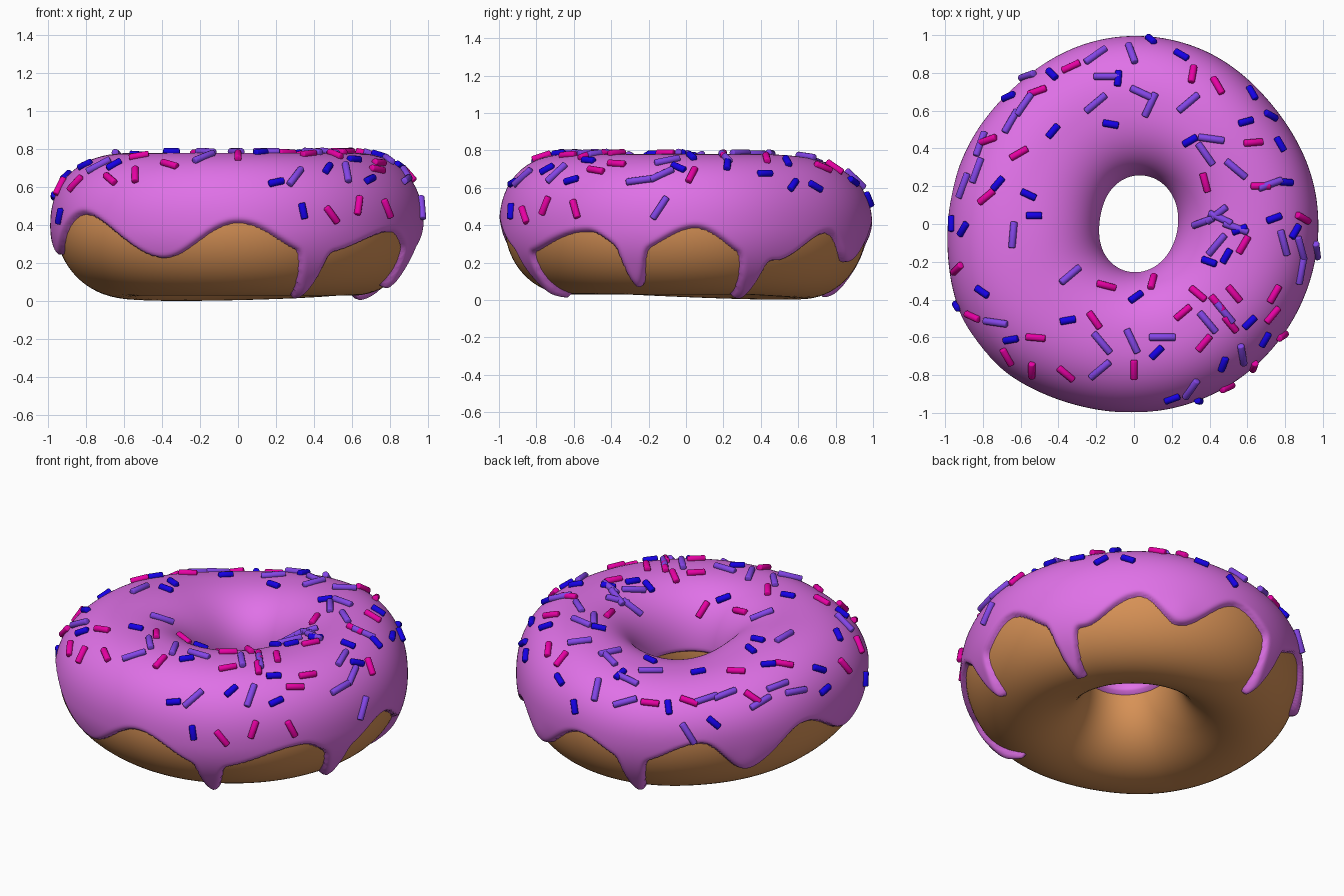
import bpy, bmesh, math
from mathutils import Vector, Matrix
from mathutils.kdtree import KDTree

if "Cube" in bpy.data.objects:
    bpy.data.objects.remove(bpy.data.objects["Cube"])

rad, cos, sin = math.radians, math.cos, math.sin
T = 0.03  # icing thickness


def material(name, rgb):
    m = bpy.data.materials.new(name)
    m.diffuse_color = (*rgb, 1)
    m.use_nodes = True
    m.node_tree.nodes["Principled BSDF"].inputs["Base Color"].default_value = m.diffuse_color
    return m


def finish(name, bm, mat):
    me = bpy.data.meshes.new(name)
    bm.to_mesh(me)
    bm.free()
    me.materials.append(mat)
    ob = bpy.data.objects.new(name, me)
    bpy.context.collection.objects.link(ob)
    for p in me.polygons:
        p.use_smooth = True
    return ob


def lobe(t, centre, width):
    d = (math.degrees(t) - centre + 180) % 360 - 180
    return math.exp(-(d / width) ** 2)


# Dough surface: t = angle round the ring, p = angle round the tube (0 outside, 90 top)
def dough_point(t, p):
    rout = (0.957 - 0.01 * cos(2 * t) + 0.06 * lobe(t, 217, 27)
            - 0.02 * lobe(t, 40, 22) - 0.025 * lobe(t, 132, 25))
    rin = 0.26 + 0.025 * cos(2 * (t - rad(80))) + 0.025 * cos(t)
    mid, a = (rout + rin) / 2, (rout - rin) / 2
    c, s = cos(p), sin(p)
    low = max(0, cos(t - rad(121)))  # the back left sags a little
    if s > 0:
        n, b = 2.3, 0.355 - 0.075 * low ** 3
    else:
        n, b = 2.0, 0.365 + 0.028 * low
    k = (abs(c) ** n + abs(s) ** n) ** (-1 / n)
    r = mid + a * k * c
    return Vector((r * cos(t), r * sin(t), 0.395 + b * k * s))


def normal(t, p, e=0.01):
    dt = dough_point(t + e, p) - dough_point(t - e, p)
    dp = dough_point(t, p + e) - dough_point(t, p - e)
    return dt.cross(dp).normalized()


# Icing hem: wavy height by ring angle, plus narrow running drips
HEM = [(3, .39), (23, .22), (31, .2), (52, .36), (66, .20), (87, .39), (106, .27),
       (130, .40), (147, .2), (169, .42), (194, .24), (218, .47), (246, .22),
       (270, .42), (295, .24), (327, .37), (342, .25)]
DRIPS = [(23.5, .25), (106, .24), (295, .235), (342, .19)]
BULGES = [(66, -22), (147, -24), (23.5, -68), (106, -56), (295, -62), (342, -50)]


def hem_angle(deg):
    d = (deg - 3) % 360 + 3
    pts = HEM + [(363, .39)]
    for (a0, z0), (a1, z1) in zip(pts, pts[1:]):
        if a0 <= d <= a1:
            u = (1 - cos(math.pi * (d - a0) / (a1 - a0))) / 2
            z = z0 + (z1 - z0) * u
            break
    for a, depth in DRIPS:
        z -= depth * math.exp(-((d - a) / 4.2) ** 4)
    return math.asin(max(-.985, min(.985, (z - .40) / .40)))


def inner_angle(deg):
    return rad(178)


def grid(bm, cols, rows, closed):
    nr = len(rows[0])
    for i in range(cols):
        a, b = rows[i], rows[(i + 1) % cols]
        for j in range(nr if closed else nr - 1):
            k = (j + 1) % nr
            quad = (a[j], b[j], b[k], a[k])
            if all(quad):
                bm.faces.new(quad)


dough_mat = material("golden dough", (.68, .285, .093))
icing_mat = material("orchid icing", (.74, .165, .80))

# Dough ring
bm = bmesh.new()
N, M = 160, 72
rows = [[bm.verts.new(dough_point(math.tau * i / N, math.tau * j / M)) for j in range(M)]
        for i in range(N)]
grid(bm, N, rows, True)
finish("dough_ring", bm, dough_mat)

# Icing: offset of the dough that rounds off and dives under at the hem
kd = KDTree(7200 + 720)
for i in range(7200):
    kd.insert(dough_point(rad(i / 20), hem_angle(i / 20)), i)
for i in range(720):
    kd.insert(dough_point(rad(i / 2), inner_angle(i / 2)), i)
kd.balance()

bm = bmesh.new()
N = 480
rows = []
for i in range(N):
    deg = 360 * i / N
    t, lo, hi = rad(deg), hem_angle(deg), inner_angle(deg)
    row = []
    for j in range(141):
        p = rad(-86 + 2 * j)
        pt = dough_point(t, p)
        d = kd.find(pt)[2]
        if lo < p < hi:
            q = min(1, d / 0.032)
            h = T * math.sqrt(1 - (1 - q) ** 2)
            for ba, bp in BULGES:
                db = (math.degrees(p) - bp) / 12
                h += 0.011 * q * lobe(t, ba, 6) * math.exp(-db * db)
        elif d < 0.03:
            h = -0.015 * min(1, d / 0.008)
        else:
            row.append(None)
            continue
        v = pt + normal(t, p) * h
        v.z = max(v.z, 0)
        row.append(bm.verts.new(v))
    rows.append(row)
grid(bm, N, rows, False)
finish("icing", bm, icing_mat)

# Sprinkles as seen from above: x, y in hundredths, heading in degrees
PURPLE = [(-20, 89, 35), (-1, 90, -70), (-14, 78, 0), (-20, 64, 40), (5, 69, -25),
          (9, 63, 65), (29, 64, 40), (41, 45, -8), (38, 37, -55), (54, 29, -40),
          (44, 5, 38), (46, 3, -25), (37, 1, 20), (54, -2, -20), (44, -11, 50),
          (79, -10, -75), (88, -13, -75), (96, -14, 97), (88, -25, 80), (-34, -27, 40),
          (-64, -6, 85), (-73, -52, -8), (-17, -63, -50), (-1, -62, -65), (15, -60, 0),
          (-18, -77, 40), (39, -52, -50), (48, -47, -50), (57, -69, -80), (30, -87, 55),
          (-65, 54, 60), (-58, 63, 55), (-56, 78, 20), (-81, 42, 70), (-83, 28, 70),
          (-90, 20, 70), (72, 21, 20)]
BLUE = [(9, 97, -40), (25, 89, -30), (-8, 77, 85), (-12, 53, -10), (-43, 49, 50),
        (-43, 79, -45), (-66, 67, 25), (62, 69, -60), (59, 54, 15), (72, 57, -30),
        (77, 42, -60), (30, 44, 30), (80, 22, -5), (74, 3, 20), (85, -4, 60),
        (56, -3, 20), (40, -20, -20), (49, -17, 60), (-56, 15, -25), (-53, 4, 0),
        (-72, 21, 50), (-90, -3, 60), (-96, 0, 90), (1, -39, 35), (-35, -51, 10),
        (-80, -36, -35), (-65, -61, 10), (-94, -44, -50), (12, -68, 45), (47, -74, 70),
        (61, -52, 45), (69, -61, 60), (20, -92, 20), (34, -93, -20)]
PINK = [(-33, 83, 25), (-51, 70, 20), (31, 79, 80), (44, 73, -60), (63, 43, 5),
        (38, 22, -75), (67, 20, 0), (89, 3, -30), (58, -11, 60), (-61, 37, 30),
        (-77, 44, 20), (-78, 14, 40), (-93, -24, 45), (-15, -33, -15), (10, -31, 75),
        (-21, -51, -55), (-52, -60, -5), (-85, -49, -25), (-67, -70, -60), (-54, -77, 90),
        (-36, -79, -40), (0, -77, 90), (26, -47, 40), (34, -37, -40), (44, -42, -50),
        (51, -53, -50), (37, -63, 50), (53, -37, -50), (74, -37, 60), (73, -48, 50),
        (78, -59, 35), (63, -75, 70), (49, -86, 20)]


def sprinkles(name, spots, length, mat):
    bm = bmesh.new()
    for x, y, ang in spots:
        r, t = math.hypot(x, y) / 100, math.atan2(y, x)
        lo, hi = rad(8), rad(172)
        for _ in range(24):  # find the spot on the icing at this radius
            p = (lo + hi) / 2
            q = dough_point(t, p) + normal(t, p) * T
            if math.hypot(q.x, q.y) > r:
                lo = p
            else:
                hi = p
        n = normal(t, p)
        c, s = cos(rad(ang)), sin(rad(ang))
        d = Vector((c, s, -(n.x * c + n.y * s) / max(n.z, .15)))
        d = (d - n * d.dot(n)).normalized()
        rot = Matrix((d.cross(n), n, d)).transposed().to_4x4()
        bmesh.ops.create_cone(bm, cap_ends=True, segments=12, radius1=.019, radius2=.019,
                              depth=length, matrix=Matrix.Translation(q + n * .007) @ rot)
    rims = [e for e in bm.edges if any(len(f.verts) > 4 for f in e.link_faces)]
    bmesh.ops.bevel(bm, geom=rims, offset=.006, segments=2, profile=.5, affect='EDGES')
    bmesh.ops.recalc_face_normals(bm, faces=bm.faces)
    finish(name, bm, mat)


sprinkles("purple_sprinkles", PURPLE, .14, material("violet", (.23, .06, .8)))
sprinkles("blue_sprinkles", BLUE, .085, material("deep blue", (.008, 0, .8)))
sprinkles("pink_sprinkles", PINK, .105, material("hot pink", (.8, 0, .37)))
